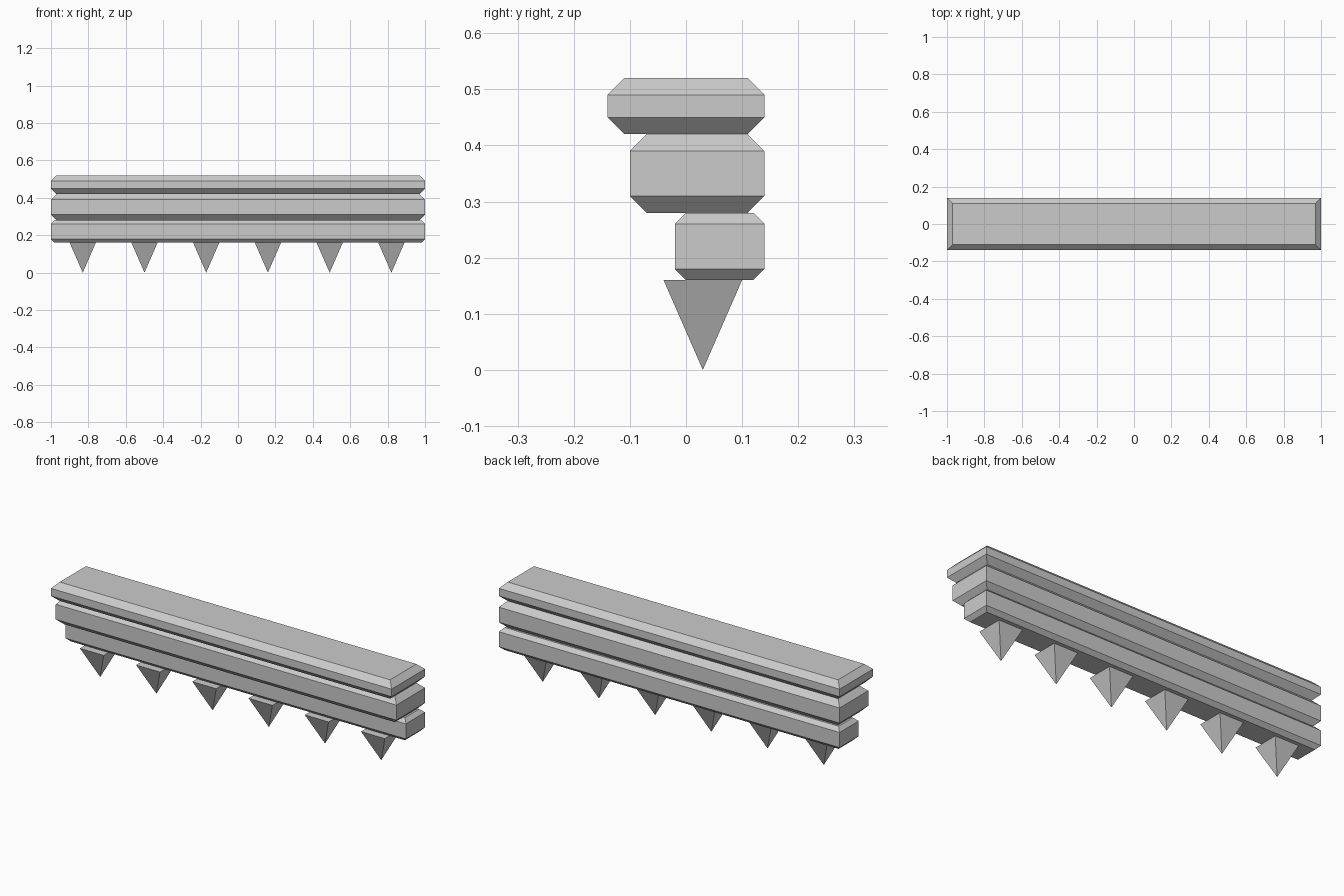
import bpy
import bmesh

if "Cube" in bpy.data.objects:
    bpy.data.objects.remove(bpy.data.objects["Cube"])


def stack(name, rings, x=0.0):
    """Solid from rectangular rings (half_x, y0, y1, z), bottom to top; zero size gives a tip."""
    bm = bmesh.new()
    loops = []
    for hx, y0, y1, z in rings:
        loops.append([bm.verts.new(p) for p in
                      ((-hx, y0, z), (hx, y0, z), (hx, y1, z), (-hx, y1, z))])
    bm.faces.new(loops[0][::-1])
    bm.faces.new(loops[-1])
    for a, b in zip(loops, loops[1:]):
        for i in range(4):
            j = (i + 1) % 4
            bm.faces.new((a[i], a[j], b[j], b[i]))
    bmesh.ops.remove_doubles(bm, verts=bm.verts, dist=1e-5)
    bmesh.ops.recalc_face_normals(bm, faces=bm.faces)
    mesh = bpy.data.meshes.new(name)
    bm.to_mesh(mesh)
    bm.free()
    obj = bpy.data.objects.new(name, mesh)
    obj.location.x = x
    bpy.context.collection.objects.link(obj)
    return obj


def slab(name, y0, y1, z0, z1, c):
    """Full-length slab with chamfered top and bottom rims."""
    return stack(name, [(1 - c, y0 + c, y1 - c, z0), (1, y0, y1, z0 + c),
                        (1, y0, y1, z1 - c), (1 - c, y0 + c, y1 - c, z1)])


# Stepped cornice slabs, flush at the back
slab("top_slab", -0.14, 0.14, 0.42, 0.52, 0.03)
slab("middle_slab", -0.10, 0.14, 0.28, 0.42, 0.03)
slab("bottom_slab", -0.02, 0.14, 0.16, 0.28, 0.02)

# Row of hanging pyramid spikes
for i in range(6):
    spike = bmesh.new()
    base = [spike.verts.new((sx * 0.07, 0.03 + sy * 0.07, 0.16))
            for sx, sy in ((-1, -1), (1, -1), (1, 1), (-1, 1))]
    tip = spike.verts.new((0, 0.03, 0))
    spike.faces.new(base)
    for k in range(4):
        spike.faces.new((base[(k + 1) % 4], base[k], tip))
    mesh = bpy.data.meshes.new(f"spike_{i + 1}")
    spike.to_mesh(mesh)
    spike.free()
    obj = bpy.data.objects.new(f"spike_{i + 1}", mesh)
    obj.location.x = -0.83 + 0.33 * i
    bpy.context.collection.objects.link(obj)
